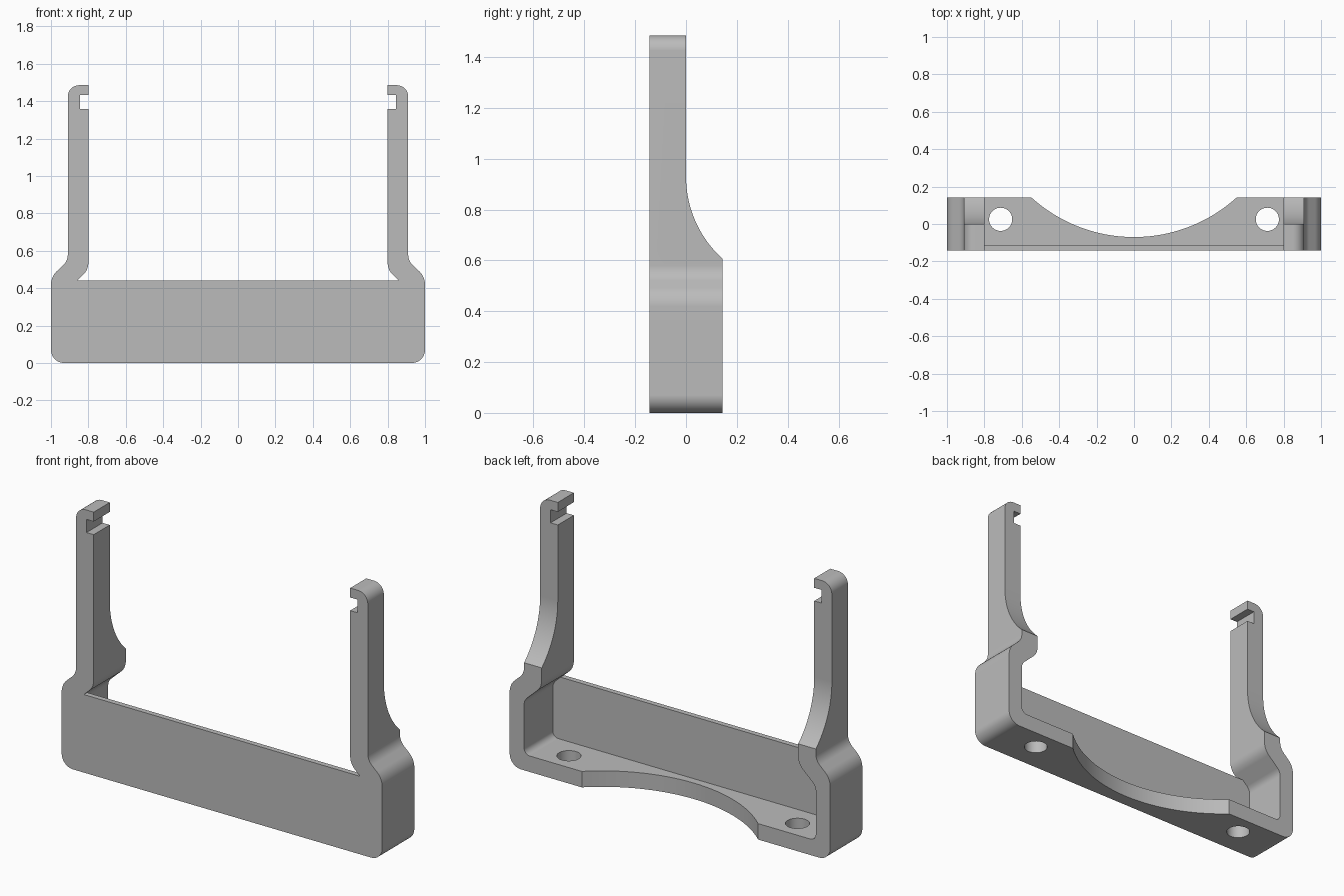
import bpy, bmesh, math
from mathutils import Vector

cube = bpy.data.objects.get("Cube")
if cube:
    bpy.data.objects.remove(cube, do_unlink=True)

DEPTH = 0.143      # half depth of the bracket
WALL = 0.09        # wall and floor thickness
PLATE_TOP = 0.44

grey = bpy.data.materials.new("plain_grey")
grey.use_nodes = True
colour = (0.5, 0.5, 0.5, 1)
grey.diffuse_color = colour
grey.node_tree.nodes["Principled BSDF"].inputs["Base Color"].default_value = colour


def rounded(corners, steps=8):
    """Replace each (x, y, radius) corner of a closed outline with an arc."""
    out = []
    for i, (x, y, r) in enumerate(corners):
        p = Vector((x, y))
        if r == 0:
            out.append(p)
            continue
        a = (Vector(corners[i - 1][:2]) - p).normalized()
        b = (Vector(corners[(i + 1) % len(corners)][:2]) - p).normalized()
        half = a.angle(b) / 2
        centre = p + (a + b).normalized() * (r / math.sin(half))
        start = p + a * (r / math.tan(half)) - centre
        end = p + b * (r / math.tan(half)) - centre
        sweep = start.angle(end)
        for k in range(steps + 1):
            t = k / steps
            out.append(centre + (start * math.sin((1 - t) * sweep)
                                 + end * math.sin(t * sweep)) / math.sin(sweep))
    return out


def prism(name, outline, axis, low, high):
    """Extrude a 2D outline along one axis."""
    place = {"X": lambda u, v, w: (w, u, v),
             "Y": lambda u, v, w: (u, w, v),
             "Z": lambda u, v, w: (u, v, w)}[axis]
    bm = bmesh.new()
    face = bm.faces.new([bm.verts.new(place(u, v, low)) for u, v in outline])
    top = bmesh.ops.extrude_face_region(bm, geom=[face])["geom"]
    bmesh.ops.translate(bm, vec=place(0, 0, high - low),
                        verts=[g for g in top if isinstance(g, bmesh.types.BMVert)])
    bmesh.ops.recalc_face_normals(bm, faces=bm.faces)
    mesh = bpy.data.meshes.new(name)
    bm.to_mesh(mesh)
    bm.free()
    mesh.materials.append(grey)
    obj = bpy.data.objects.new(name, mesh)
    bpy.context.collection.objects.link(obj)
    return obj


def combine(target, tool, operation):
    """Apply a boolean, then drop the helper."""
    tool.hide_render = True
    mod = target.modifiers.new(operation, "BOOLEAN")
    mod.operation, mod.object, mod.solver = operation, tool, "EXACT"
    bpy.context.view_layer.objects.active = target
    bpy.ops.object.modifier_apply(modifier=mod.name)
    bpy.data.objects.remove(tool, do_unlink=True)


def arc(cx, cy, r, start, end, steps):
    return [(cx + r * math.cos(a), cy + r * math.sin(a))
            for a in (math.radians(start + (end - start) * k / steps)
                      for k in range(steps + 1))]


# U-shaped bracket: outer side, hooked tip, then inner side
side = [(1, 0, 0.07), (1, 0.462, 0.1), (0.91, 0.545, 0.08),
        (0.91, 1.485, 0.06), (0.8, 1.485, 0), (0.8, 1.432, 0),
        (0.845, 1.432, 0), (0.845, 1.358, 0), (0.8, 1.358, 0),
        (0.8, 0.497, 0.09), (1 - WALL, 0.395, 0.06), (1 - WALL, WALL, 0.035)]
outline = rounded(side + [(-x, z, r) for x, z, r in reversed(side)])
bracket = prism("bracket", outline, "Y", -DEPTH, DEPTH)

# Thin front plate
w = 1 - WALL / 2
plate = prism("front_plate", [(-w, WALL / 2), (w, WALL / 2), (w, PLATE_TOP), (-w, PLATE_TOP)],
              "Y", -DEPTH, -0.113)
combine(bracket, plate, "UNION")

# Slimmer upper arms with a curved transition at the back
step = arc(0.437, 0.93, 0.437, 180, 237, 20) + [(0.4, 0.6), (0.4, 1.6), (0, 1.6)]
combine(bracket, prism("arm_cutter", step, "X", -1.1, 1.1), "DIFFERENCE")

# Wide scallop in the back of the floor
scallop = arc(0, 0.747, 0.817, 0, 360, 128)[:-1]
combine(bracket, prism("scallop_cutter", scallop, "Z", -0.1, 0.3), "DIFFERENCE")

# Screw holes in the floor
for s in (-1, 1):
    hole = arc(s * 0.713, 0.025, 0.062, 0, 360, 40)[:-1]
    combine(bracket, prism("hole_cutter", hole, "Z", -0.1, 0.3), "DIFFERENCE")

# Smooth curves, sharp edges
bpy.ops.object.select_all(action="DESELECT")
bracket.select_set(True)
bpy.context.view_layer.objects.active = bracket
bpy.ops.object.shade_smooth_by_angle(angle=math.radians(25))
weighted = bracket.modifiers.new("weighted_normals", "WEIGHTED_NORMAL")
weighted.keep_sharp = True
